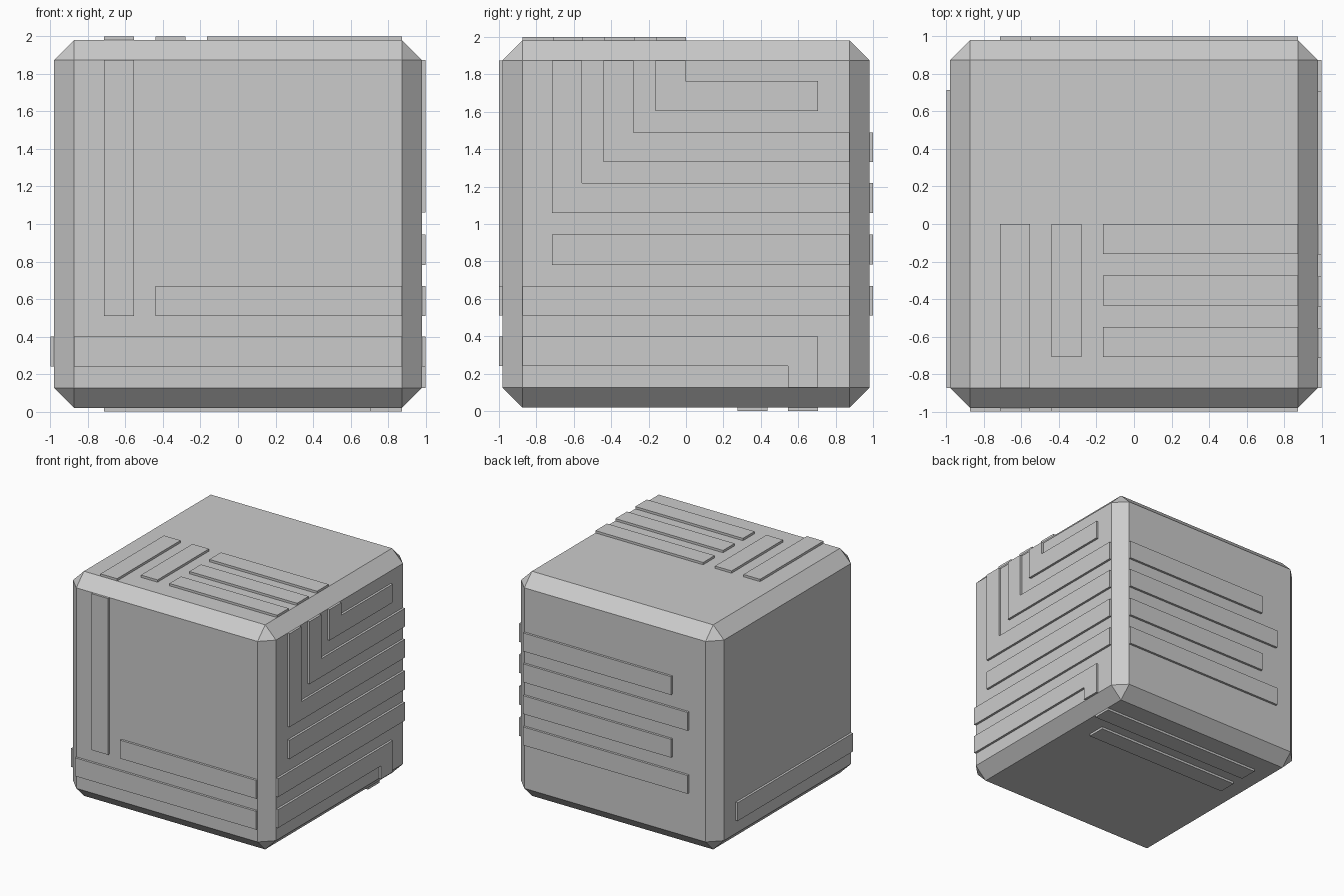
import bpy, bmesh
from mathutils import Vector

if "Cube" in bpy.data.objects:
    bpy.data.objects.remove(bpy.data.objects["Cube"])

BODY, OUT, E = 0.98, 1.0, 0.875   # body half size, strip outer level, flat face limit
LOW, HIGH = 1 - E, 1 + E

# Chamfered cube body
bm = bmesh.new()
bmesh.ops.create_cube(bm, size=2 * BODY)
bmesh.ops.translate(bm, verts=bm.verts, vec=(0, 0, 1))
bmesh.ops.bevel(bm, geom=bm.edges[:], offset=BODY - E, offset_type='OFFSET',
                segments=1, profile=0.5, affect='EDGES')
mesh = bpy.data.meshes.new("cube_body")
bm.to_mesh(mesh)
bm.free()
bpy.context.collection.objects.link(bpy.data.objects.new("cube_body", mesh))

# Each side maps face coordinates (u, v) and outward level d to world space
SIDES = {
    "front": lambda u, v, d: (u, -d, v),
    "back": lambda u, v, d: (u, d, v),
    "right": lambda u, v, d: (d, u, v),
    "left": lambda u, v, d: (-d, u, v),
    "top": lambda u, v, d: (u, v, 1 + d),
    "bottom": lambda u, v, d: (u, v, 1 - d),
}


def strip(side, i, pts):
    """Raised strip: a flat outline extruded out of one side of the cube."""
    f = SIDES[side]
    bm = bmesh.new()
    face = bm.faces.new([bm.verts.new(f(u, v, BODY - 0.01)) for u, v in pts])
    ext = bmesh.ops.extrude_face_region(bm, geom=[face], use_keep_orig=True)
    new = [g for g in ext["geom"] if isinstance(g, bmesh.types.BMVert)]
    move = Vector(f(0, 0, OUT)) - Vector(f(0, 0, BODY - 0.01))
    bmesh.ops.translate(bm, verts=new, vec=move)
    bmesh.ops.recalc_face_normals(bm, faces=bm.faces[:])
    name = f"{side}_strip_{i}"
    mesh = bpy.data.meshes.new(name)
    bm.to_mesh(mesh)
    bm.free()
    bpy.context.collection.objects.link(bpy.data.objects.new(name, mesh))


def bar(u0, u1, v0, v1):
    return [(u0, v0), (u1, v0), (u1, v1), (u0, v1)]


def hook(u0, u1, v0, w=0.16):
    """L outline: runs along v0, then up to the top edge at u0."""
    return [(u0, v0), (u1, v0), (u1, v0 + w), (u0 + w, v0 + w), (u0 + w, HIGH), (u0, HIGH)]


strips = {
    "front": [bar(-0.715, -0.555, 0.51, HIGH),
              bar(-0.44, E, 0.51, 0.67),
              bar(-E, E, 0.24, 0.40)],
    "right": [hook(-0.163, 0.705, 1.605),
              hook(-0.44, E, 1.33),
              hook(-0.715, E, 1.06),
              bar(-0.715, E, 0.782, 0.945),
              bar(-E, E, 0.51, 0.67),
              [(-E, 0.24), (0.545, 0.24), (0.545, LOW), (0.705, LOW), (0.705, 0.40), (-E, 0.40)]],
    "top": [bar(-0.715, -0.555, -E, 0), bar(-0.44, -0.28, -0.71, 0)]
           + [bar(-0.165, E, y - 0.16, y) for y in (0, -0.275, -0.55)],
    "left": [bar(-E, 0.715, 0.24, 0.40)],
    "back": [bar(x, E, z, z + 0.16) for x, z in
             ((-0.555, 1.33), (-0.715, 1.06), (-0.555, 0.783), (-0.715, 0.51))],
    "bottom": [bar(-0.715, E, 0.545, 0.705), bar(-0.715, 0.71, 0.275, 0.435)],
}
for side, outlines in strips.items():
    for i, pts in enumerate(outlines, 1):
        strip(side, i, pts)
